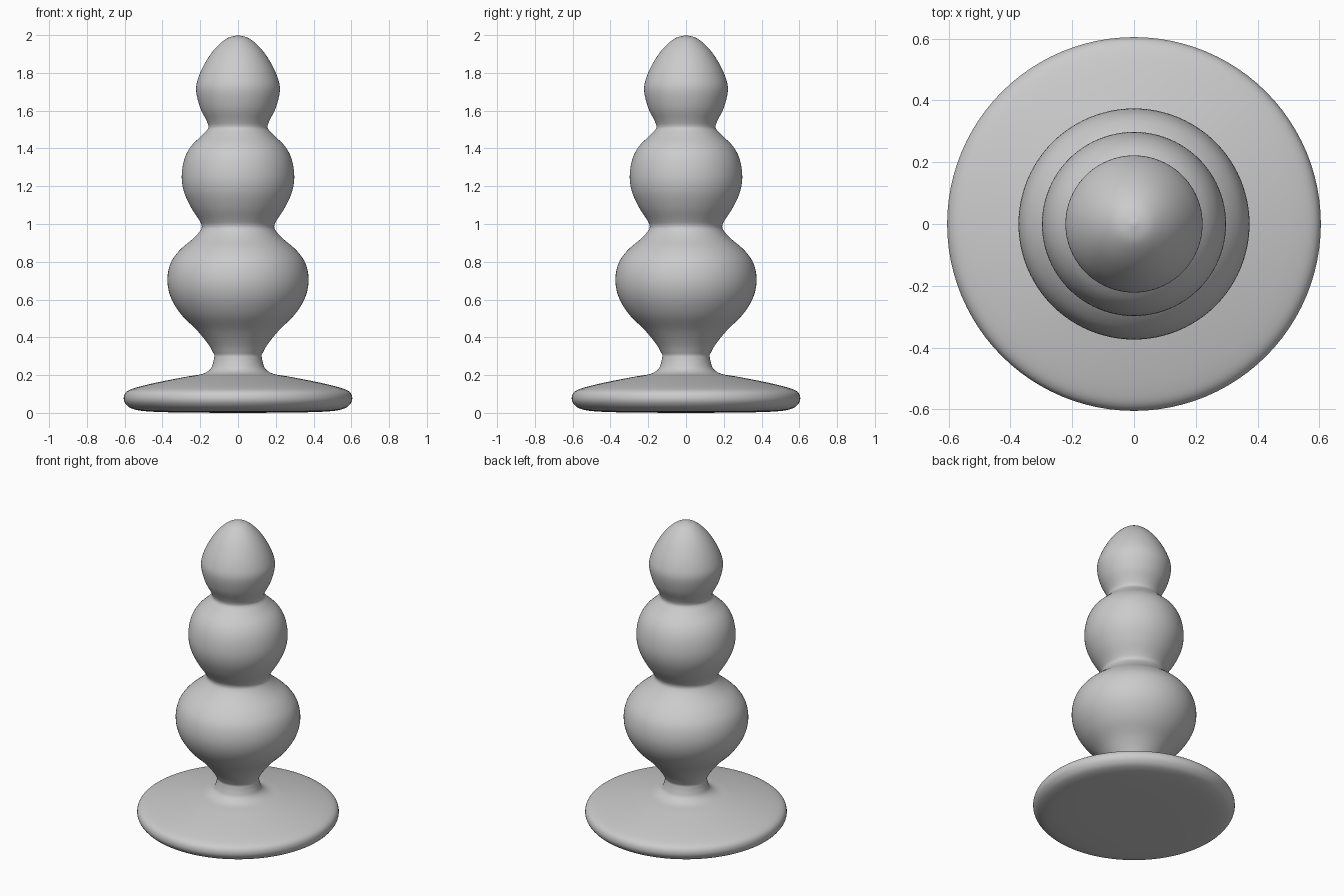
import bpy, bmesh
from math import cos, sin, pi, radians
from mathutils import Vector

if "Cube" in bpy.data.objects:
    bpy.data.objects.remove(bpy.data.objects["Cube"])

SEGMENTS = 96


def smooth_profile(points, steps=5):
    """Catmull-Rom curve through (radius, height) points."""
    p = [Vector(q) for q in points]
    p = [2 * p[0] - p[1]] + p + [2 * p[-1] - p[-2]]
    out = []
    for a, b, c, d in zip(p, p[1:], p[2:], p[3:]):
        for i in range(steps):
            t = i / steps
            out.append(0.5 * (2 * b + (c - a) * t + (2 * a - 5 * b + 4 * c - d) * t * t
                              + (3 * b - a - 3 * c + d) * t ** 3))
    return out + [p[-2]]


def lathe(name, profile):
    """Revolve a profile about z; ends with zero radius become poles."""
    bm = bmesh.new()
    rings = []
    for r, z in profile:
        if r < 1e-4:
            rings.append([bm.verts.new((0, 0, z))] * SEGMENTS)
        else:
            rings.append([bm.verts.new((r * cos(2 * pi * k / SEGMENTS),
                                        r * sin(2 * pi * k / SEGMENTS), z))
                          for k in range(SEGMENTS)])
    for lo, hi in zip(rings, rings[1:]):
        for k in range(SEGMENTS):
            n = (k + 1) % SEGMENTS
            bm.faces.new(list(dict.fromkeys((lo[k], lo[n], hi[n], hi[k]))))
    bmesh.ops.recalc_face_normals(bm, faces=bm.faces)
    mesh = bpy.data.meshes.new(name)
    bm.to_mesh(mesh)
    bm.free()
    obj = bpy.data.objects.new(name, mesh)
    bpy.context.collection.objects.link(obj)
    bpy.ops.object.select_all(action='DESELECT')
    obj.select_set(True)
    bpy.context.view_layer.objects.active = obj
    bpy.ops.object.shade_smooth_by_angle(angle=radians(40))


# Flared base and neck, continued by the three stacked bulbs above a crease
base = [(0, 0), (0.3, 0.002), (0.48, 0.008), (0.56, 0.022), (0.595, 0.048),
        (0.605, 0.08), (0.59, 0.112), (0.54, 0.134), (0.42, 0.163),
        (0.27, 0.192), (0.19, 0.206), (0.148, 0.23), (0.132, 0.265), (0.124, 0.305)]
bulbs = [(0.124, 0.305), (0.155, 0.36), (0.215, 0.435), (0.30, 0.52),
         (0.355, 0.61), (0.374, 0.70), (0.358, 0.79), (0.31, 0.86),
         (0.235, 0.925), (0.2, 0.965), (0.192, 0.99), (0.205, 1.02),
         (0.25, 1.09), (0.286, 1.17), (0.298, 1.25), (0.285, 1.34),
         (0.25, 1.41), (0.19, 1.47), (0.162, 1.5), (0.157, 1.52),
         (0.168, 1.55), (0.202, 1.62), (0.222, 1.71), (0.208, 1.78),
         (0.17, 1.86), (0.12, 1.93), (0.06, 1.982), (0, 2.0)]

lathe("stacked_bulb_stand", smooth_profile(base)[:-1] + smooth_profile(bulbs))
